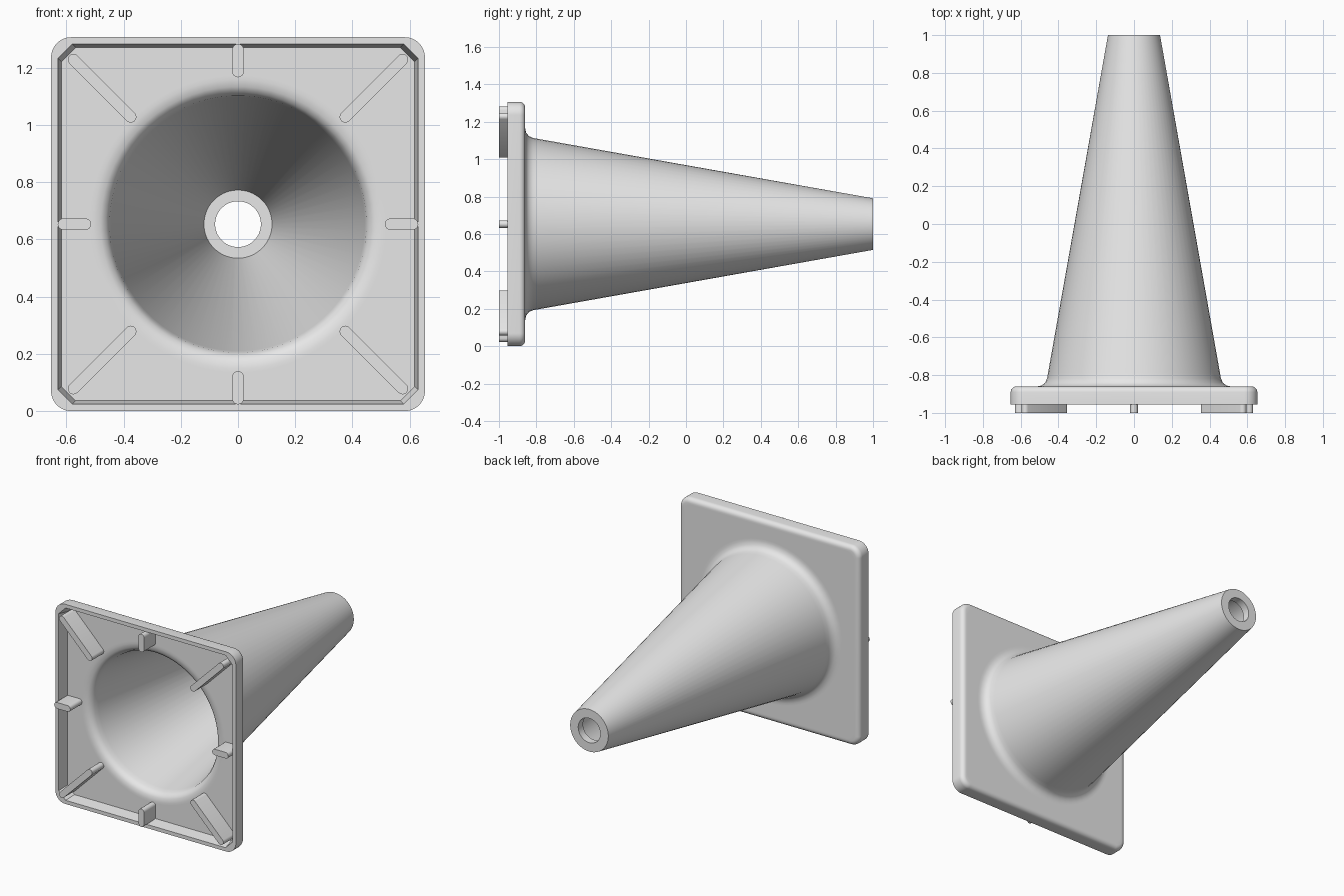
import bpy, bmesh
from math import sin, cos, pi, radians
from mathutils import Matrix, Vector

if "Cube" in bpy.data.objects:
    bpy.data.objects.remove(bpy.data.objects["Cube"])

grey = bpy.data.materials.new("plain grey")
grey.use_nodes = True
colour = (0.8, 0.8, 0.8, 1)
grey.diffuse_color = colour
grey.node_tree.nodes["Principled BSDF"].inputs["Base Color"].default_value = colour

HALF = 0.653   # half the base width, also the axis height
K = 16         # points per quarter ring


def finish(name, bm, angle=35):
    bmesh.ops.recalc_face_normals(bm, faces=bm.faces)
    mesh = bpy.data.meshes.new(name)
    bm.to_mesh(mesh)
    bm.free()
    mesh.materials.append(grey)
    mesh.shade_smooth()
    mesh.set_sharp_from_angle(angle=radians(angle))
    obj = bpy.data.objects.new(name, mesh)
    bpy.context.collection.objects.link(obj)
    return obj


def circle(r, y):
    angles = [(i + 0.5) / K * pi / 2 for i in range(4 * K)]
    return [(r * cos(a), y, HALF + r * sin(a)) for a in angles]


def square(half, corner, y, chamfer=False):
    """Square ring with rounded or chamfered corners."""
    points = []
    for q in range(4):
        for i in range(K):
            t = i / (K - 1)
            u, v = (1 - t, t) if chamfer else (cos(t * pi / 2), sin(t * pi / 2))
            p = Vector((half - corner + corner * u, 0, half - corner + corner * v))
            p = Matrix.Rotation(-q * pi / 2, 3, "Y") @ p
            points.append((p.x, y, p.z + HALF))
    return points


# Hollow cone and base: one closed skin through successive rings
rings = [square(HALF, 0.07, -0.955)]
for i in range(6):
    a = i / 5 * pi / 2
    d = 0.03 * (1 - cos(a))
    rings.append(square(HALF - d, 0.07 - d, -0.89 + 0.03 * sin(a)))
rings.append(square(HALF - 0.04, 0.06, -0.86))
outside = [(0.53, -0.86), (0.515, -0.86), (0.49, -0.855), (0.471, -0.84),
           (0.461, -0.818), (0.456, -0.79), (0.138, 1.0)]
hole = [(0.08, 1.0), (0.08, 0.95), (0.119, 0.95)]
inside = [(0.443, -0.81), (0.449, -0.842), (0.461, -0.864),
          (0.48, -0.876), (0.505, -0.88), (0.52, -0.88)]
rings += [circle(r, y) for r, y in outside + hole + inside]
rings.append(square(0.617, 0.05, -0.88, True))
rings.append(square(0.629, 0.05, -0.955, True))

bm = bmesh.new()
loops = [[bm.verts.new(p) for p in ring] for ring in rings]
for a, b in zip(loops, loops[1:] + loops[:1]):
    for i in range(4 * K):
        j = (i + 1) % (4 * K)
        bm.faces.new((a[i], a[j], b[j], b[i]))
finish("cone_and_base", bm)


def foot(name, start, end, turn):
    """Round-ended rib lying along the radial direction at the given turn."""
    r = 0.02
    bm = bmesh.new()
    outline = []
    for centre, first in ((end - r, -pi / 2), (start + r, pi / 2)):
        for i in range(9):
            a = first + i * pi / 8
            outline.append(bm.verts.new((centre + r * cos(a), -1, r * sin(a))))
    face = bm.faces.new(outline)
    top = bmesh.ops.extrude_face_region(bm, geom=[face])["geom"]
    verts = [v for v in top if isinstance(v, bmesh.types.BMVert)]
    bmesh.ops.translate(bm, verts=verts, vec=(0, 0.125, 0))
    place = Matrix.Translation((0, 0, HALF)) @ Matrix.Rotation(-turn, 4, "Y")
    bmesh.ops.transform(bm, matrix=place, verts=bm.verts)
    finish(name, bm)


# Support feet: short ones mid-side, long ones on the diagonals
for q, (side, corner) in enumerate((("left", "upper_left"), ("top", "upper_right"),
                                    ("right", "lower_right"), ("bottom", "lower_left"))):
    foot(side + "_foot", 0.513, 0.63, q * pi / 2)
    foot(corner + "_foot", 0.51, 0.833, q * pi / 2 + pi / 4)
